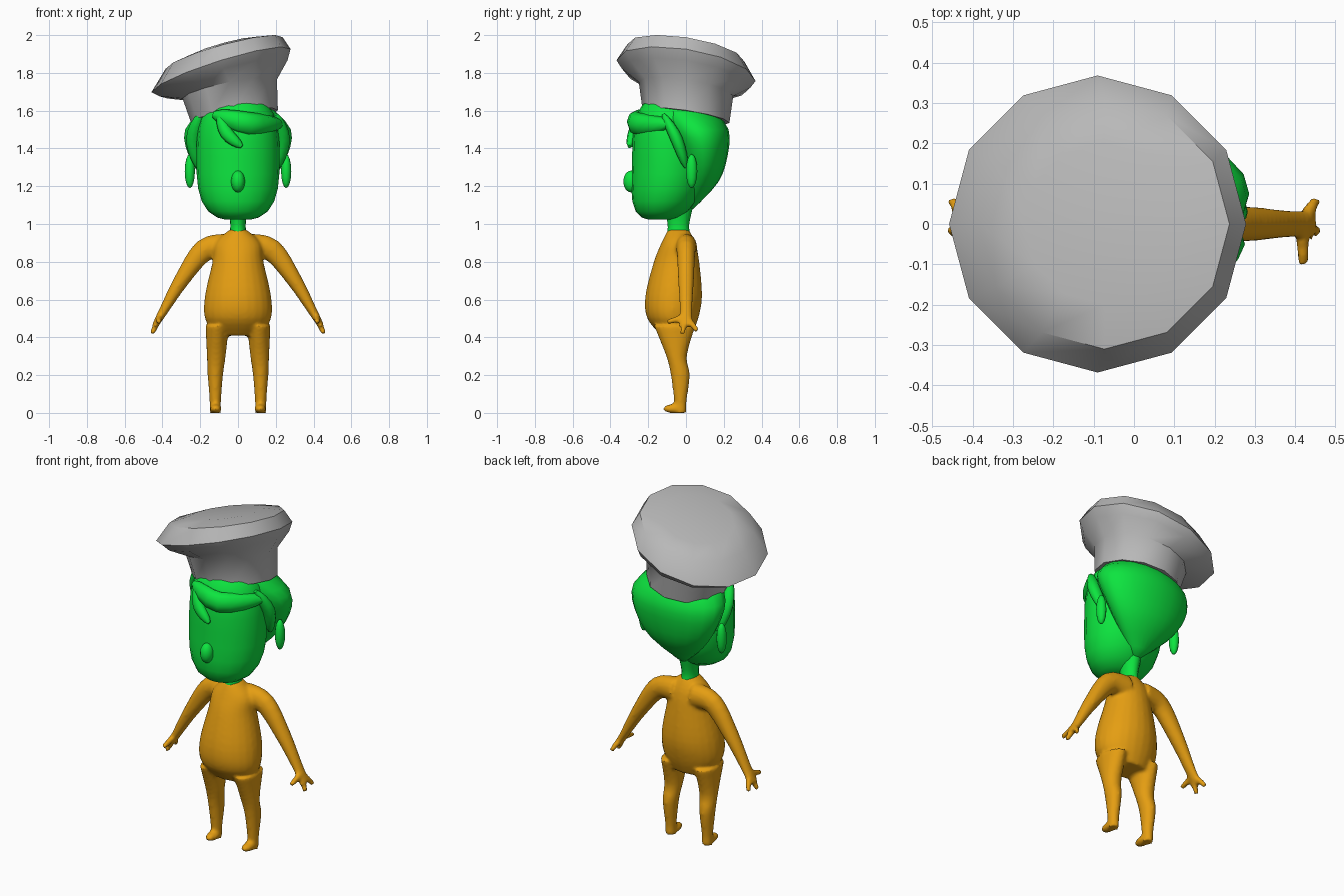
import bpy, bmesh, math
from mathutils import Vector, Matrix

cube = bpy.data.objects.get("Cube")
if cube:
    bpy.data.objects.remove(cube, do_unlink=True)

X, Y, Z = Vector((1, 0, 0)), Vector((0, 1, 0)), Vector((0, 0, 1))


def material(name, rgb):
    m = bpy.data.materials.new(name)
    m.use_nodes = True
    m.diffuse_color = (*rgb, 1)
    shader = m.node_tree.nodes["Principled BSDF"]
    shader.inputs["Base Color"].default_value = (*rgb, 1)
    return m


green = material("green", (0.004, 0.78, 0.05))
orange = material("orange", (0.78, 0.34, 0.006))
grey = material("light grey", (0.48, 0.48, 0.48))


def skin(bm, rings):
    """Join rings of points into one closed shell."""
    loops = [[bm.verts.new(point) for point in ring] for ring in rings]
    count = len(loops[0])
    for low, high in zip(loops, loops[1:]):
        for i in range(count):
            j = (i + 1) % count
            bm.faces.new((low[i], low[j], high[j], high[i]))
    bm.faces.new(reversed(loops[0]))
    bm.faces.new(loops[-1])


def spline(rows, steps=4):
    """Fill in rows between the given ones along a smooth curve."""
    keys = [Vector(row) for row in (rows[0], *rows, rows[-1])]
    filled = []
    for a, b, c, d in zip(keys, keys[1:], keys[2:], keys[3:]):
        for step in range(steps):
            t = step / steps
            bend = (2 * a - 5 * b + 4 * c - d) * t + (3 * b - a - 3 * c + d) * t * t
            filled.append(b + (c - a + bend) * t / 2)
    return filled + [keys[-1]]


def tube(bm, rows, ref=Y, axis=None, sides=16, side=1):
    """Loft ellipses (x, y, z, thickness, width) along a path."""
    points = [Vector((row[0] * side, row[1], row[2])) for row in rows]
    last = len(points) - 1
    rings = []
    for k, row in enumerate(rows):
        along = axis or (points[min(k + 1, last)] - points[max(k - 1, 0)]).normalized()
        wide = (ref - along * ref.dot(along)).normalized()
        thick = along.cross(wide)
        angles = [math.tau * i / sides for i in range(sides)]
        rings.append([points[k] + thick * row[3] * math.cos(a) + wide * row[4] * math.sin(a)
                      for a in angles])
    skin(bm, rings)


def lock(bm, path, radius, side=1):
    """A strand of hair, thick in the middle and pointed at both ends."""
    centres = spline(path)
    rows = []
    for k, centre in enumerate(centres):
        swell = radius * math.sin(math.pi * (k + 0.5) / len(centres)) ** 0.7
        rows.append((*centre, swell, swell * 0.8))
    tube(bm, rows, sides=8, side=side)


def ball(bm, centre, radii, side=1):
    place = Vector((centre[0] * side, centre[1], centre[2]))
    bmesh.ops.create_uvsphere(bm, u_segments=12, v_segments=8, radius=1,
                              matrix=Matrix.LocRotScale(place, None, Vector(radii)))


def finish(name, bm, mat, angle=50):
    bmesh.ops.recalc_face_normals(bm, faces=bm.faces)
    mesh = bpy.data.meshes.new(name)
    bm.to_mesh(mesh)
    bm.free()
    mesh.materials.append(mat)
    ob = bpy.data.objects.new(name, mesh)
    bpy.context.collection.objects.link(ob)
    bpy.ops.object.select_all(action='DESELECT')
    ob.select_set(True)
    bpy.context.view_layer.objects.active = ob
    bpy.ops.object.shade_smooth_by_angle(angle=math.radians(angle))
    return ob


# Body: torso, legs, arms and fingers fused into one smooth skin
bm = bmesh.new()
torso = [(0, -.05, .41, .12, .08), (0, -.07, .5, .175, .135), (0, -.065, .62, .175, .15),
         (0, -.05, .8, .135, .12), (0, -.04, .9, .12, .09), (0, -.04, .97, .045, .055)]
tube(bm, spline(torso), axis=Z, sides=24)
leg = [(.11, -.06, .46, .062, .11), (.115, -.05, .3, .05, .055), (.12, -.03, .2, .041, .051),
       (.12, -.03, .06, .03, .033), (.12, -.03, 0, .03, .032)]
arm = [(.06, 0, .88, .07, .06), (.18, 0, .86, .06, .05), (.3, 0, .7, .041, .042),
       (.4, 0, .53, .024, .033), (.44, 0, .46, .016, .04)]
fingertips = [(.42, -.1, .48), (.455, -.02, .42), (.45, .06, .435)]
for side in (1, -1):
    tube(bm, spline(leg), axis=Z, side=side)
    ball(bm, (.118, -.06, .022), (.032, .065, .025), side)
    tube(bm, spline(arm), side=side)
    for tip in fingertips:
        tube(bm, [(.415, 0, .51, .02, .02), (*tip, .014, .014)],
             ref=X, sides=10, side=side)
body = finish("body", bm, orange, 180)
fuse = body.modifiers.new("fuse", 'REMESH')
fuse.mode = 'VOXEL'
fuse.voxel_size = .01
fuse.use_smooth_shade = True
relax = body.modifiers.new("relax", 'SMOOTH')
relax.factor = .5
relax.iterations = 5

# Neck
bm = bmesh.new()
neck = [(0, -.04, .94, .046, .062), (0, -.04, 1, .041, .057), (0, -.04, 1.1, .055, .08)]
tube(bm, spline(neck), axis=Z)
finish("neck", bm, green)

# Face: a boxy egg whose chin pushes forward
bm = bmesh.new()
face = []
for k in range(13):
    t = -0.99 * math.cos(math.pi * k / 12)
    girth = (1 - abs(t) ** 3) ** (1 / 3)
    chin = 0.05 * min(t, 0) ** 2
    face.append((0, -.09 - chin, 1.35 + .33 * t, .22 * girth, .195 * girth))
tube(bm, face, axis=Z, sides=20)
finish("face", bm, green)

# Back hair, tapering to a point at the nape
bm = bmesh.new()
back_hair = [(0, .02, 1.08, .02, .02), (0, .08, 1.22, .17, .09), (0, .09, 1.36, .26, .13),
             (0, .06, 1.5, .28, .165), (0, -.02, 1.62, .17, .16)]
tube(bm, spline(back_hair, 3), axis=Z, sides=20)
finish("back_hair", bm, green)

# Fringe: a sideways sweep, a short curl and a lock at each temple
bm = bmesh.new()
lock(bm, [(-.13, -.23, 1.58), (.06, -.26, 1.53), (.23, -.09, 1.53)], .062)
lock(bm, [(-.1, -.25, 1.58), (-.06, -.28, 1.48), (.02, -.3, 1.41)], .035)
for side in (1, -1):
    lock(bm, [(.2, -.12, 1.58), (.235, -.05, 1.45), (.21, 0, 1.3)], .04, side)
finish("fringe", bm, green, 60)

# Ears
bm = bmesh.new()
for side in (1, -1):
    ball(bm, (.255, .03, 1.28), (.027, .03, .09), side)
finish("ears", bm, green)

# Nose
bm = bmesh.new()
ball(bm, (0, -.29, 1.225), (.037, .042, .058))
finish("nose", bm, green)

# Hat: twelve-sided rings (radius, height, sideways tilt) that lean as they rise
bm = bmesh.new()
hat = [(.23, 1.57, .14), (.25, 1.715, .2), (.34, 1.772, .28),
       (.368, 1.812, .31), (.31, 1.905, .27), (.2, 1.93, .27)]
rings = []
for radius, height, tilt in hat:
    ring = []
    for i in range(12):
        x = radius * math.cos(math.tau * i / 12)
        y = radius * math.sin(math.tau * i / 12)
        ring.append((x + .04 - .42 * tilt, y, height + tilt * x - .15 * y))
    rings.append(ring)
skin(bm, rings)
finish("hat", bm, grey, 45)
